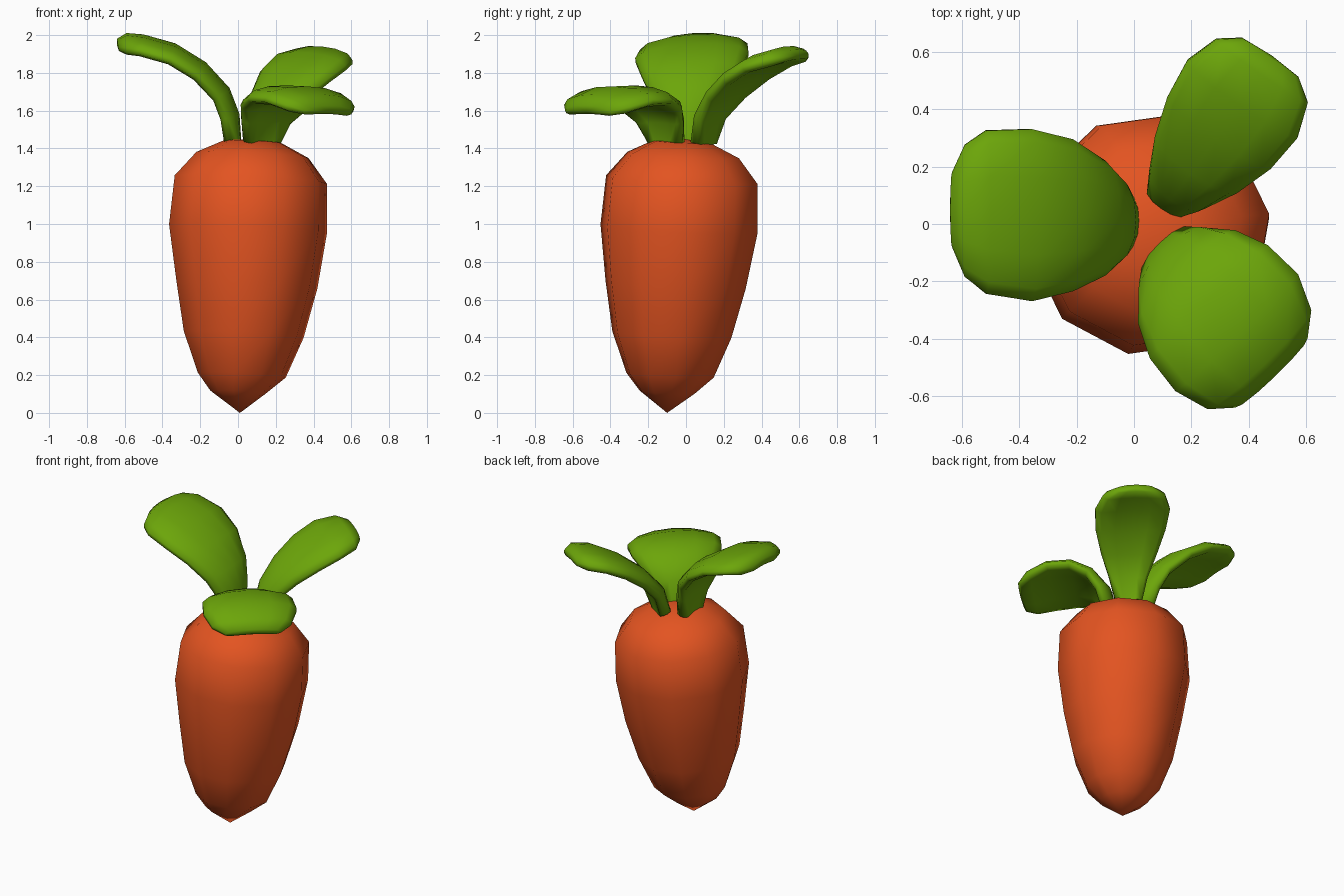
import bpy, bmesh, math
from mathutils import Vector

if "Cube" in bpy.data.objects:
    bpy.data.objects.remove(bpy.data.objects["Cube"])


def material(name, rgb):
    m = bpy.data.materials.new(name)
    m.diffuse_color = (*rgb, 1)
    m.use_nodes = True
    m.node_tree.nodes["Principled BSDF"].inputs["Base Color"].default_value = m.diffuse_color
    return m


ORANGE = material("carrot orange", (0.77, 0.088, 0.015))
GREEN = material("leaf green", (0.15, 0.38, 0.003))


def loft(name, rings, start, end, mat, angle):
    """Skin equal-sized rings of points and close both ends with a fan."""
    bm = bmesh.new()
    rows = [[bm.verts.new(p) for p in r] for r in rings]
    n = len(rows[0])
    for a, b in zip(rows, rows[1:]):
        for i in range(n):
            j = (i + 1) % n
            bm.faces.new((a[i], a[j], b[j], b[i]))
    for row, tip in ((rows[0], start), (rows[-1], end)):
        v = bm.verts.new(tip)
        for i in range(n):
            bm.faces.new((row[i], row[(i + 1) % n], v))
    bmesh.ops.recalc_face_normals(bm, faces=bm.faces)
    me = bpy.data.meshes.new(name)
    bm.to_mesh(me)
    bm.free()
    me.materials.append(mat)
    ob = bpy.data.objects.new(name, me)
    bpy.context.collection.objects.link(ob)
    bpy.ops.object.select_all(action='DESELECT')
    ob.select_set(True)
    bpy.context.view_layer.objects.active = ob
    bpy.ops.object.shade_smooth_by_angle(angle=math.radians(angle))
    return ob


# Root: ten-sided, slightly leaning, rings tilted; each is (z, cx, cy, radius)
profile = [(0.11, 0.00, -0.10, 0.148), (0.20, 0.02, -0.085, 0.235),
           (0.415, 0.03, -0.075, 0.32), (0.68, 0.047, -0.055, 0.377),
           (0.975, 0.053, -0.037, 0.422), (1.235, 0.068, -0.022, 0.407),
           (1.365, 0.077, -0.015, 0.30), (1.435, 0.08, -0.02, 0.155)]
rings = []
for z, cx, cy, r in profile:
    ring = []
    for k in range(10):
        a = math.radians(8 + 36 * k)
        dx, dy = r * math.cos(a), r * math.sin(a)
        ring.append((cx + dx, cy + dy, z - 0.05 * (dx + dy)))
    rings.append(ring)
loft("carrot_root", rings, (0.01, -0.10, 0.0), (0.06, -0.01, 1.45), ORANGE, 60)


def leaf(name, path, widths, side, thick=0.042, droop=0.035):
    """Curved paddle: flattened section with drooping edges, swept on a path."""
    pts = [Vector(p) for p in path]
    s = Vector(side).normalized()
    rings = []
    for i, (p, w) in enumerate(zip(pts, widths)):
        t = (pts[min(i + 1, len(pts) - 1)] - pts[max(i - 1, 0)]).normalized()
        n = t.cross(s).normalized()
        if n.z < 0:
            n = -n
        h = thick * (0.6 if i == len(pts) - 1 else 1)
        section = [(1, 0.3), (0.85, 0.85), (0.45, 1), (0, 1), (-0.45, 1),
                   (-0.85, 0.85), (-1, 0.3), (-1, -0.3), (-0.85, -0.85),
                   (-0.45, -1), (0, -1), (0.45, -1), (0.85, -0.85), (1, -0.3)]
        d = droop if 0 < i < len(pts) - 1 else droop * 0.5
        rings.append([p + s * (w * u) + n * (h * v + d * (0.35 - u * u))
                      for u, v in section])
    loft(name, rings, pts[0], pts[-1] + (pts[-1] - pts[-2]) * 0.15, GREEN, 80)


# Three leaves fanning out of the crown
leaf("left_leaf",
     [(-0.03, 0.01, 1.43), (-0.045, 0.015, 1.57), (-0.09, 0.02, 1.69),
      (-0.205, 0.03, 1.815), (-0.35, 0.03, 1.905), (-0.51, 0.04, 1.95),
      (-0.59, 0.045, 1.957), (-0.635, 0.05, 1.95)],
     [0.10, 0.145, 0.20, 0.265, 0.30, 0.285, 0.23, 0.13], (0, 1, 0.06))
leaf("back_leaf",
     [(0.12, 0.09, 1.43), (0.15, 0.12, 1.57), (0.215, 0.205, 1.69),
      (0.295, 0.315, 1.79), (0.375, 0.43, 1.86), (0.445, 0.53, 1.89),
      (0.475, 0.58, 1.893)],
     [0.085, 0.12, 0.175, 0.22, 0.235, 0.195, 0.12], (0.82, -0.57, -0.08),
     0.042, 0.025)
leaf("front_leaf",
     [(0.12, -0.10, 1.43), (0.135, -0.125, 1.55), (0.18, -0.18, 1.635),
      (0.26, -0.27, 1.68), (0.36, -0.38, 1.675), (0.44, -0.475, 1.635),
      (0.48, -0.52, 1.60)],
     [0.12, 0.17, 0.235, 0.285, 0.295, 0.25, 0.175], (0.72, 0.69, -0.02))
